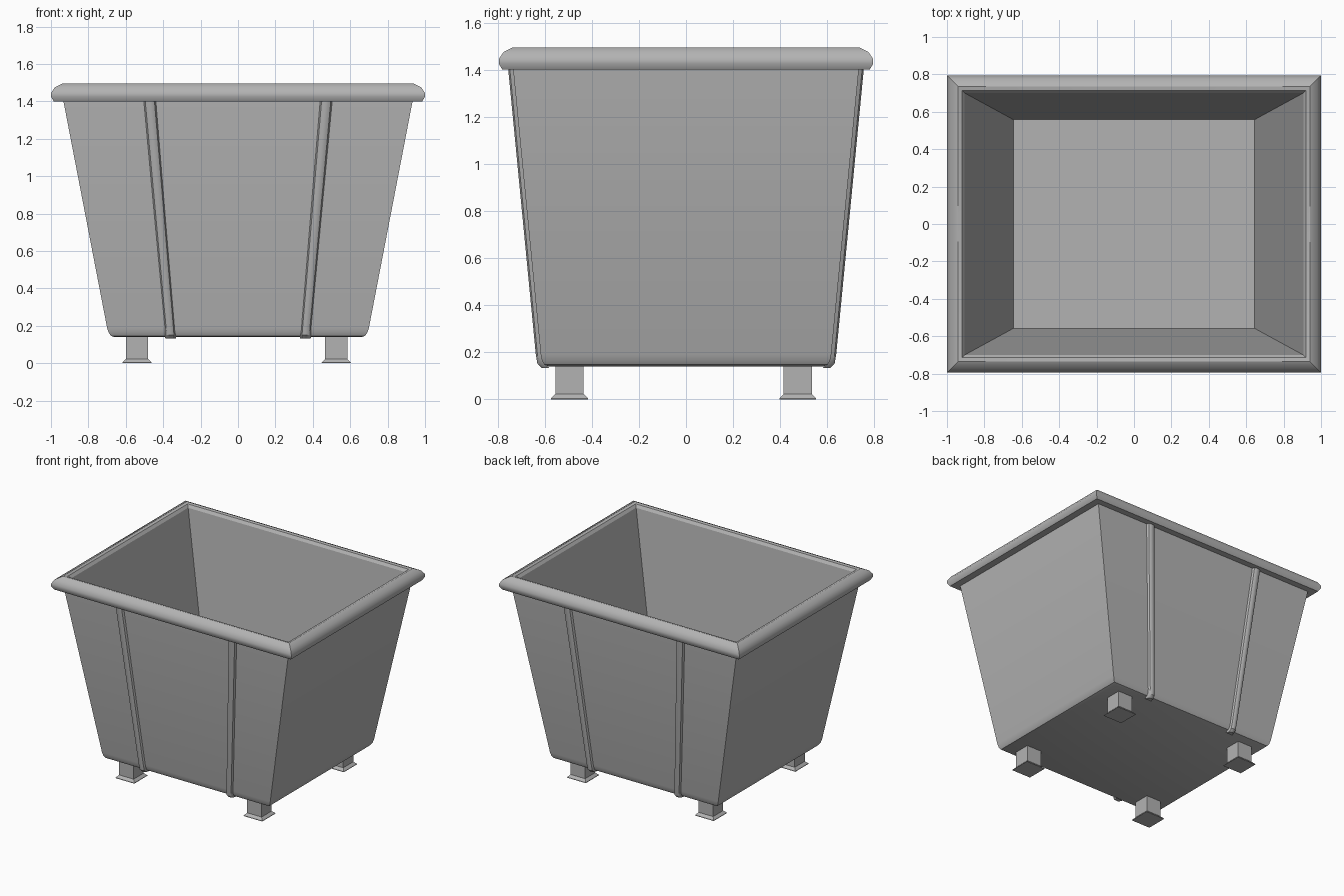
import bpy, bmesh, math

cube = bpy.data.objects.get("Cube")
if cube:
    bpy.data.objects.remove(cube, do_unlink=True)

grey = bpy.data.materials.new("painted_grey_metal")
grey.use_nodes = True
colour = (0.45, 0.45, 0.45, 1)
grey.diffuse_color = colour
grey.node_tree.nodes["Principled BSDF"].inputs["Base Color"].default_value = colour


def loft(name, sections, caps=True, ring=False):
    """Skin a list of closed sections; ring joins the last to the first."""
    bm = bmesh.new()
    loops = [[bm.verts.new(p) for p in s] for s in sections]
    pairs = list(zip(loops, loops[1:]))
    if ring:
        pairs.append((loops[-1], loops[0]))
    for a, b in pairs:
        n = len(a)
        for i in range(n):
            j = (i + 1) % n
            bm.faces.new((a[i], a[j], b[j], b[i]))
    if caps and not ring:
        bm.faces.new(loops[0][::-1])
        bm.faces.new(loops[-1])
    bmesh.ops.recalc_face_normals(bm, faces=bm.faces)
    mesh = bpy.data.meshes.new(name)
    bm.to_mesh(mesh)
    bm.free()
    mesh.materials.append(grey)
    obj = bpy.data.objects.new(name, mesh)
    bpy.context.collection.objects.link(obj)
    bpy.ops.object.select_all(action='DESELECT')
    obj.select_set(True)
    bpy.context.view_layer.objects.active = obj
    bpy.ops.object.shade_smooth_by_angle(angle=math.radians(35))
    return obj


def rect(hx, hy, z, cx=0, cy=0):
    return [(cx + sx * hx, cy + sy * hy, z)
            for sx, sy in ((-1, -1), (1, -1), (1, 1), (-1, 1))]


# Tapered tub: underside, rolled lower edge, outer wall, inner wall, floor
tub = [(0.66, 0.585, 0.14), (0.68, 0.602, 0.147), (0.692, 0.612, 0.165),
       (0.70, 0.617, 0.19), (0.937, 0.736, 1.42), (0.937, 0.736, 1.47),
       (0.905, 0.70, 1.47), (0.645, 0.558, 0.18)]
loft("tub", [rect(*t) for t in tub])

# Rolled rim around the opening: (inset, height) profile
rim = [(0.085, 1.40), (0.015, 1.40), (0, 1.425), (0, 1.445),
       (0.02, 1.475), (0.06, 1.495), (0.08, 1.49), (0.095, 1.47)]
loft("rim", [rect(1 - d, 0.795 - d, z) for d, z in rim], ring=True)

# Rounded stiffening ribs, following the slope of the front and back walls
rib_section = [(-1, -0.01), (-0.65, 0.014), (-0.25, 0.021),
               (0.25, 0.021), (0.65, 0.014), (1, -0.01)]
rib_levels = [(0.473, 0.736, 1.42, 0.038), (0.365, 0.617, 0.19, 0.03),
              (0.362, 0.61, 0.15, 0.03), (0.36, 0.59, 0.132, 0.028)]
for sy, face in ((-1, "front"), (1, "back")):
    for sx, side in ((-1, "right"), (1, "left")):
        loft(f"{face}_{side}_rib",
             [[(sx * x + u * w, sy * (y + v), z) for u, v in rib_section]
              for x, y, z, w in rib_levels])

# Square legs with flared feet
for y, face in ((-0.495, "front"), (0.475, "back")):
    for x, side in ((-0.54, "right"), (0.525, "left")):
        loft(f"{face}_{side}_leg",
             [rect(h, h, z, x, y) for h, z in
              ((0.078, 0), (0.078, 0.004), (0.06, 0.022), (0.06, 0.15))])
